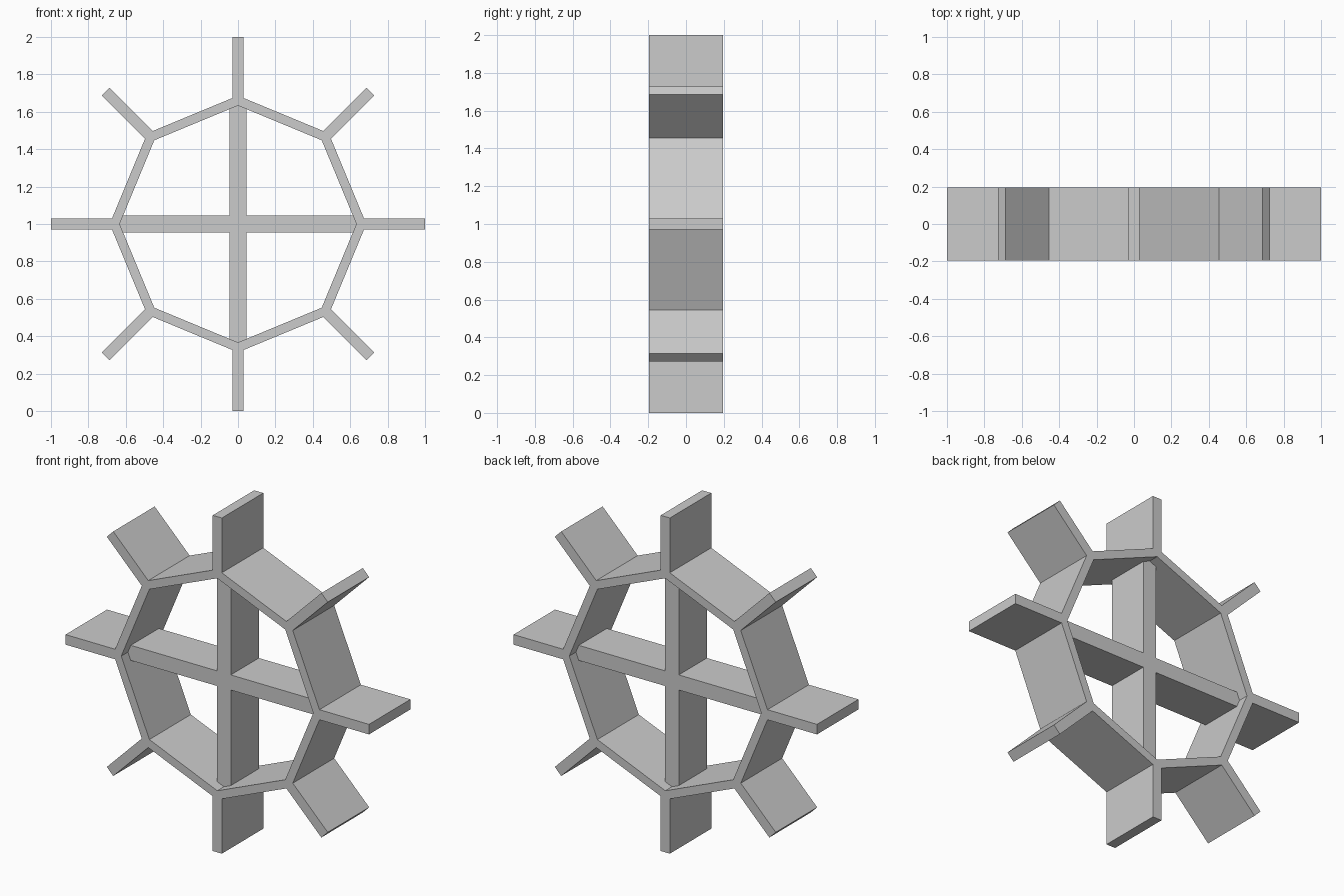
import bpy, bmesh
from math import pi, sin, cos
from mathutils import Matrix, Vector

cube = bpy.data.objects.get("Cube")
if cube:
    bpy.data.objects.remove(cube, do_unlink=True)

SIDES = 8
CENTRE = Vector((0, 0, 1))
HALF_DEPTH = 0.195

grey = bpy.data.materials.new("plain_grey")
grey.use_nodes = True
colour = (0.6, 0.6, 0.6, 1)
grey.diffuse_color = colour
grey.node_tree.nodes["Principled BSDF"].inputs["Base Color"].default_value = colour


def finish(name, bm):
    bmesh.ops.recalc_face_normals(bm, faces=bm.faces)
    mesh = bpy.data.meshes.new(name)
    bm.to_mesh(mesh)
    bm.free()
    mesh.materials.append(grey)
    obj = bpy.data.objects.new(name, mesh)
    obj.location = CENTRE
    bpy.context.collection.objects.link(obj)
    return obj


def radial_box(name, start, end, depth, width, angle):
    """Box along a radius, turned about the wheel's axle (y)."""
    bm = bmesh.new()
    place = (Matrix.Rotation(angle, 4, 'Y')
             @ Matrix.Translation(((start + end) / 2, 0, 0))
             @ Matrix.Diagonal((end - start, depth, width, 1)))
    bmesh.ops.create_cube(bm, size=1, matrix=place)
    return finish(name, bm)


# Octagonal rim: four loops bridged into a closed band
bm = bmesh.new()
loops = []
for radius, y in ((0.633, -HALF_DEPTH), (0.686, -HALF_DEPTH),
                  (0.686, HALF_DEPTH), (0.633, HALF_DEPTH)):
    angles = [2 * pi * i / SIDES for i in range(SIDES)]
    loops.append([bm.verts.new((radius * cos(a), y, radius * sin(a))) for a in angles])
for k in range(4):
    a, b = loops[k], loops[(k + 1) % 4]
    for i in range(SIDES):
        j = (i + 1) % SIDES
        bm.faces.new((a[i], a[j], b[j], b[i]))
finish("rim", bm)

# Paddles at every corner of the rim
for i in range(SIDES):
    radial_box(f"paddle_{i + 1}", 0.673, 1.0, 2 * HALF_DEPTH, 0.06, 2 * pi * i / SIDES)

# Crossed spokes, shallower than the rim
for i in range(4):
    radial_box(f"spoke_{i + 1}", 0.045 if i % 2 else -0.045, 0.65, 0.264, 0.09, pi / 2 * i)
